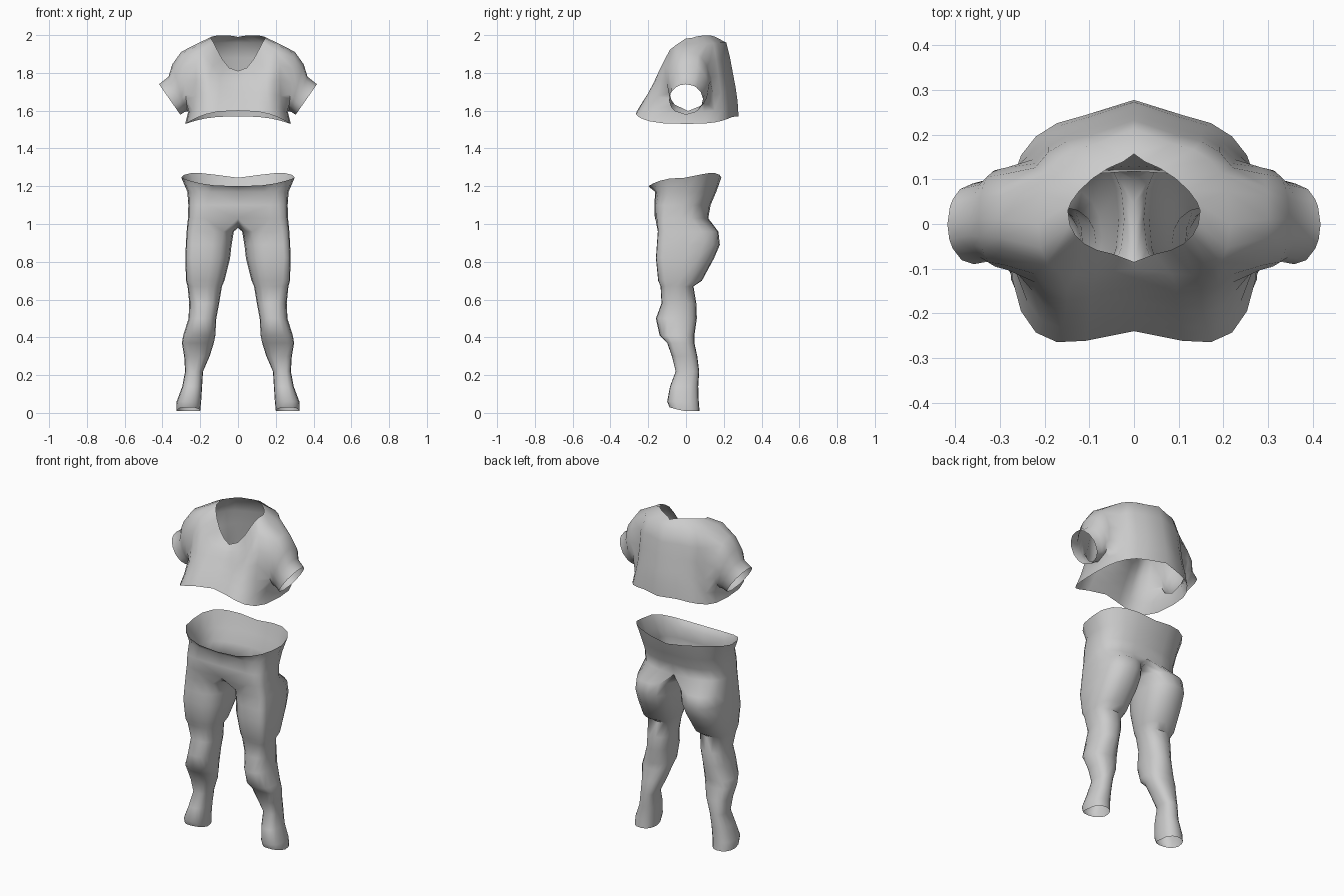
import bpy, bmesh
from math import sin, cos, pi, atan2, radians

cube = bpy.data.objects.get("Cube")
if cube:
    bpy.data.objects.remove(cube, do_unlink=True)

grey = bpy.data.materials.new("cloth_grey")
grey.use_nodes = True
grey.diffuse_color = (0.6, 0.6, 0.6, 1)
grey.node_tree.nodes["Principled BSDF"].inputs["Base Color"].default_value = (0.6, 0.6, 0.6, 1)


def power(v, p):
    return (1 if v > 0 else -1) * abs(v) ** p


def strip(bm, low, high, closed=False):
    """Quads between two rows of vertices."""
    n = len(low)
    for i in range(n if closed else n - 1):
        j = (i + 1) % n
        quad = list(dict.fromkeys((low[i], low[j], high[j], high[i])))
        if len(quad) > 2:
            bm.faces.new(quad)


def finish(bm, name, angle):
    """Turn one half into a mirrored, smooth-shaded object."""
    mesh = bpy.data.meshes.new(name)
    bm.to_mesh(mesh)
    bm.free()
    mesh.materials.append(grey)
    ob = bpy.data.objects.new(name, mesh)
    bpy.context.collection.objects.link(ob)
    bpy.ops.object.select_all(action='DESELECT')
    ob.select_set(True)
    bpy.context.view_layer.objects.active = ob
    bpy.ops.object.shade_smooth_by_angle(angle=radians(angle))
    mirror = ob.modifiers.new("Mirror", 'MIRROR')
    mirror.use_clip = True
    mirror.merge_threshold = 0.001


# ---- Cropped top: half rings from front centre to back centre ----
SIDES = 12
# z front, z side, z back, y front, half width, y back, y middle
top_levels = [
    (1.60, 1.53, 1.57, -.24, .28, .25, 0),
    (1.655, 1.59, 1.65, -.205, .265, .245, 0),
    (1.70, 1.67, 1.72, -.17, .25, .235, 0),
    (1.74, 1.77, 1.80, -.14, .245, .22, 0),
    (1.77, 1.86, 1.88, -.12, .245, .205, 0),
    (1.79, 1.955, 1.96, -.10, .215, .185, 0),
    (1.81, 1.985, 1.99, -.07, .148, .145, .03),
]
TOP = len(top_levels) - 1
bm = bmesh.new()
rows = []
for j, (zf, zs, zb, yf, hw, yb, ym) in enumerate(top_levels):
    row = []
    for k in range(SIDES + 1):
        t = pi * (k / SIDES - .5)
        s, c = sin(t), max(cos(t), 0)
        soft = .7 if j < TOP else .85 if s < 0 else 1.35   # collar is pointed behind
        y = ym + abs(s) ** soft * ((yf if s < 0 else yb) - ym)
        if s < 0:                                 # fuller chest beside the centre
            y += .055 * (1 - (j / TOP) ** 4) * sin(2 * t)
        if k == SIDES:                            # ridge down the back
            y += .028 if j < TOP else .012
        if k == 0 and j == TOP:                   # point of the neckline
            y -= .015
        w = abs(s) ** (3 if j == TOP else 2.3)
        z = zs + ((zf if s < 0 else zb) - zs) * w
        if s > 0 and j == TOP:                    # raised back of the collar
            z += .012 * sin(2 * t)
        row.append(bm.verts.new((hw * c ** soft if c > 1e-6 else 0, y, z)))
    rows.append(row)
K0, K1, J0, J1 = 4, 8, 1, 5                       # armhole block
for j in range(TOP):
    if J0 <= j < J1:
        strip(bm, rows[j][:K0 + 1], rows[j + 1][:K0 + 1])
        strip(bm, rows[j][K1:], rows[j + 1][K1:])
    else:
        strip(bm, rows[j], rows[j + 1])

# Sleeve grown from the armhole edge to the cuff
loop = rows[J0][K0:K1] + [rows[j][K1] for j in range(J0, J1)]
loop += rows[J1][K1:K0:-1] + [rows[j][K0] for j in range(J1, J0, -1)]
cy = sum(v.co.y for v in loop) / len(loop)
cz = sum(v.co.z for v in loop) / len(loop)
angles = [atan2((v.co.z - cz) / .17, (v.co.y - cy) / .13) for v in loop]
# top x, top z, bottom x, bottom z, y centre, y radius
sleeve = [
    (.30, 1.912, .268, 1.598, .012, .115),
    (.348, 1.845, .276, 1.595, .012, .108),
    (.368, 1.78, .284, 1.592, .008, .092),
    (.418, 1.74, .305, 1.578, 0, .09),
]
last = loop
for tx, tz, bx, bz, yc, ry in sleeve:
    ring = []
    for a in angles:
        f = (1 + sin(a)) / 2
        ring.append(bm.verts.new((bx + (tx - bx) * f, yc + ry * cos(a), bz + (tz - bz) * f)))
    strip(bm, last, ring, closed=True)
    last = ring
finish(bm, "cropped_top", 60)

# ---- Trousers: closed leg rings that open into half rings at the hips ----
OUT, INNER = 10, 5
# z, inner x, outer x, front y, back y, squareness of the outer front (low = square)
leg_levels = [
    (.01, .20, .325, -.088, .072, .8),
    (.06, .195, .325, -.10, .068, .8),
    (.14, .19, .295, -.085, .065, .7),
    (.22, .185, .28, -.055, .07, .6),
    (.30, .15, .285, -.075, .06, .5),
    (.37, .128, .297, -.10, .045, .5),
    (.41, .12, .29, -.14, .045, .7),
    (.50, .115, .262, -.16, .058, .85),
    (.58, .10, .258, -.13, .055, .7),
    (.67, .085, .267, -.135, .04, .45),
    (.70, .072, .275, -.148, .085, .4),
    (.82, .042, .279, -.16, .15, .3),
    (.89, .034, .276, -.155, .18, .3),
    (.96, .022, .272, -.15, .172, .3),
]
# z, half width, front y, back y, squareness of the outer front
hip_levels = [
    (1.03, .265, -.165, .118, .35),
    (1.10, .263, -.168, .13, .38),
    (1.17, .268, -.163, .16, .5),
    (1.245, .30, -.20, .187, .75),
]
bm = bmesh.new()
last = None
for z, xin, xout, yf, yb, square in leg_levels:
    ring = []
    for k in range(OUT + INNER + 1):
        a = radians(-120 + 24 * k) if k <= OUT else radians(120 + 20 * (k - OUT))
        p = square if cos(a) > 0 > sin(a) else .85
        x = (xin + xout) / 2 + (xout - xin) / 2 * power(cos(a), p)
        y = (yf + yb) / 2 + (yb - yf) / 2 * power(sin(a), p)
        lift = .02 * max(0, -sin(a)) if z < .03 else 0
        ring.append(bm.verts.new((x, y, z + lift)))
    if last:
        strip(bm, last, ring, closed=True)
    last = ring

for j, (z, hw, yf, yb, square) in enumerate(hip_levels):
    row = []
    for k in range(OUT + 1):
        t = pi * (k / OUT - .5)
        s, c = sin(t), max(cos(t), 0)
        p = square if s < 0 else .85
        y = (yf + yb) / 2 + (yb - yf) / 2 * power(s, p)
        dz = 0
        if j == 3:                                # waistline dips at the front
            dz = -.045 * s * s if s < 0 else .025 * sin(2 * t)
        row.append(bm.verts.new((hw * c ** p if c > 1e-6 else 0, y, z + dz)))
    if j == 0:                                    # crotch seam from back to front
        seam = []
        for i in range(1, INNER + 1):
            a = pi * i / (INNER + 1)
            y = (yf + yb) / 2 + (yb - yf) / 2 * cos(a)
            seam.append(bm.verts.new((0, y, z - .05 * sin(a))))
        strip(bm, last, row + seam, closed=True)
    else:
        strip(bm, last, row)
    last = row
finish(bm, "trousers", 60)
